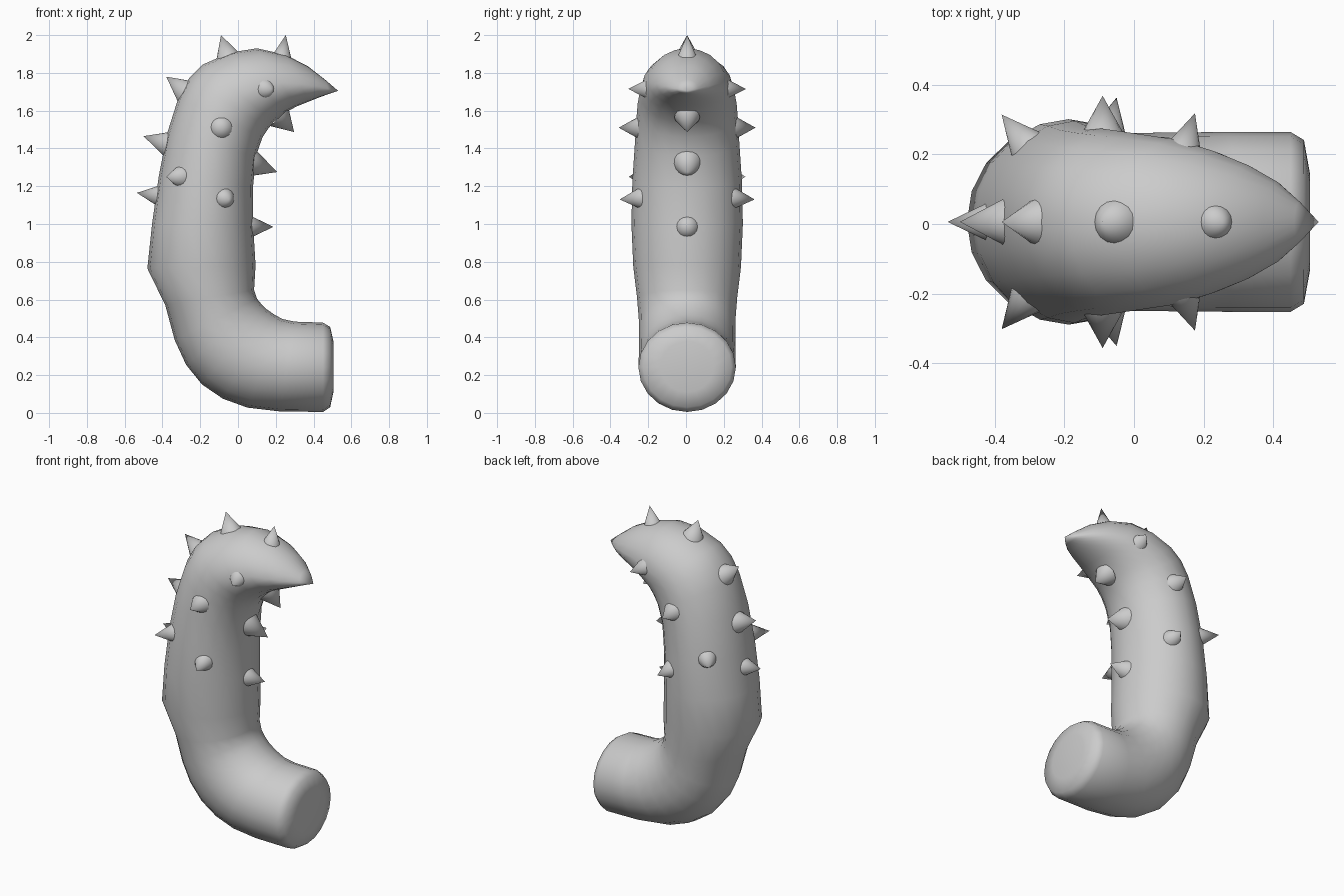
import bpy, bmesh, math
from mathutils import Vector

SIDES = 20
Y0 = 0.006  # the body sits very slightly towards the back


def finish(bm, name, angle):
    bmesh.ops.recalc_face_normals(bm, faces=bm.faces)
    me = bpy.data.meshes.new(name)
    bm.to_mesh(me)
    bm.free()
    ob = bpy.data.objects.new(name, me)
    bpy.context.collection.objects.link(ob)
    bpy.ops.object.select_all(action='DESELECT')
    ob.select_set(True)
    bpy.context.view_layer.objects.active = ob
    bpy.ops.object.shade_smooth_by_angle(angle=math.radians(angle))
    return ob


# Curved body: outer x, z, inner x, z, half width, position of the widest point
rings = [
    (0.505, 0.11, 0.505, 0.38, 0.14, .5),
    (0.488, 0.03, 0.488, 0.455, 0.235, .5),
    (0.45, 0.005, 0.45, 0.478, 0.258, .5),
    (0.22, 0.008, 0.30, 0.483, 0.258, .5),
    (0.05, 0.028, 0.235, 0.497, 0.257, .5),
    (-0.08, 0.075, 0.19, 0.522, 0.256, .5),
    (-0.19, 0.15, 0.15, 0.55, 0.255, .5),
    (-0.275, 0.255, 0.122, 0.578, 0.255, .5),
    (-0.335, 0.385, 0.10, 0.605, 0.256, .5),
    (-0.385, 0.57, 0.085, 0.65, 0.265, .5),
    (-0.48, 0.765, 0.093, 0.78, 0.285, .5),
    (-0.455, 1.00, 0.08, 1.00, 0.295, .5),
    (-0.42, 1.25, 0.08, 1.20, 0.290, .5),
    (-0.375, 1.48, 0.095, 1.36, 0.277, .5),
    (-0.315, 1.67, 0.13, 1.46, 0.268, .5),
    (-0.26, 1.77, 0.16, 1.505, 0.262, .5),
    (-0.185, 1.845, 0.19, 1.54, 0.253, .52),
    (-0.04, 1.908, 0.25, 1.59, 0.237, .55),
    (0.10, 1.930, 0.31, 1.622, 0.205, .59),
    (0.25, 1.897, 0.375, 1.648, 0.163, .62),
    (0.37, 1.835, 0.435, 1.672, 0.115, .64),
    (0.46, 1.765, 0.485, 1.69, 0.058, .64),
]
bm = bmesh.new()
loops = []
for ox, oz, ix, iz, w, f in rings:
    o, i = Vector((ox, 0, oz)), Vector((ix, 0, iz))
    mid = o.lerp(i, f)
    loop = []
    for k in range(SIDES):
        a = 2 * math.pi * k / SIDES
        c = math.cos(a)
        p = mid + ((o - mid) if c > 0 else (i - mid)) * abs(c)
        loop.append(bm.verts.new((p.x, Y0 + w * math.sin(a), p.z)))
    loops.append(loop)
for a, b in zip(loops, loops[1:]):
    for k in range(SIDES):
        n = (k + 1) % SIDES
        bm.faces.new((a[k], a[n], b[n], b[k]))
bm.faces.new(loops[0])
tip = bm.verts.new((0.53, Y0, 1.705))
for k in range(SIDES):
    bm.faces.new((loops[-1][k], loops[-1][(k + 1) % SIDES], tip))
finish(bm, "curved_body", 50)


# Conical thorns, each sunk a little into the body
def thorn(name, base, tip, r):
    base, tip = Vector(base), Vector(tip)
    d = tip - base
    sink = 0.25
    bm = bmesh.new()
    bmesh.ops.create_cone(bm, cap_ends=True, segments=16, radius1=r * (1 + sink),
                          radius2=0, depth=d.length * (1 + sink))
    ob = finish(bm, name, 50)
    ob.rotation_euler = d.to_track_quat('Z', 'Y').to_euler()
    ob.location = tip - d * (1 + sink) / 2


# Outer and inner rows on the centre plane: base x, z, tip x, z, radius
centre = [
    (-0.435, 1.152, -0.535, 1.165, .048),
    (-0.39, 1.43, -0.50, 1.465, .058),
    (-0.295, 1.715, -0.38, 1.78, .056),
    (-0.06, 1.905, -0.09, 2.0, .053),
    (0.235, 1.90, 0.253, 2.0, .044),
    (0.08, 0.985, 0.187, 0.985, .052),
    (0.09, 1.315, 0.207, 1.275, .064),
    (0.235, 1.55, 0.297, 1.487, .054),
]
for n, (bx, bz, tx, tz, r) in enumerate(centre):
    thorn(f"centre_thorn_{n + 1}", (bx, Y0, bz), (tx, Y0, tz), r)

# Side thorns, mirrored in y
sides = [
    ((0.145, 0.215, 1.715), (0.175, 0.312, 1.715), .049),
    ((-0.09, 0.265, 1.51), (-0.09, 0.362, 1.51), .054),
    ((-0.07, 0.27, 1.135), (-0.05, 0.357, 1.13), .045),
    ((-0.32, 0.235, 1.25), (-0.38, 0.308, 1.25), .046),
]
for n, (b, t, r) in enumerate(sides):
    for s, label in ((-1, "front"), (1, "back")):
        thorn(f"{label}_thorn_{n + 1}", (b[0], Y0 + s * b[1], b[2]),
              (t[0], Y0 + s * t[1], t[2]), r)
